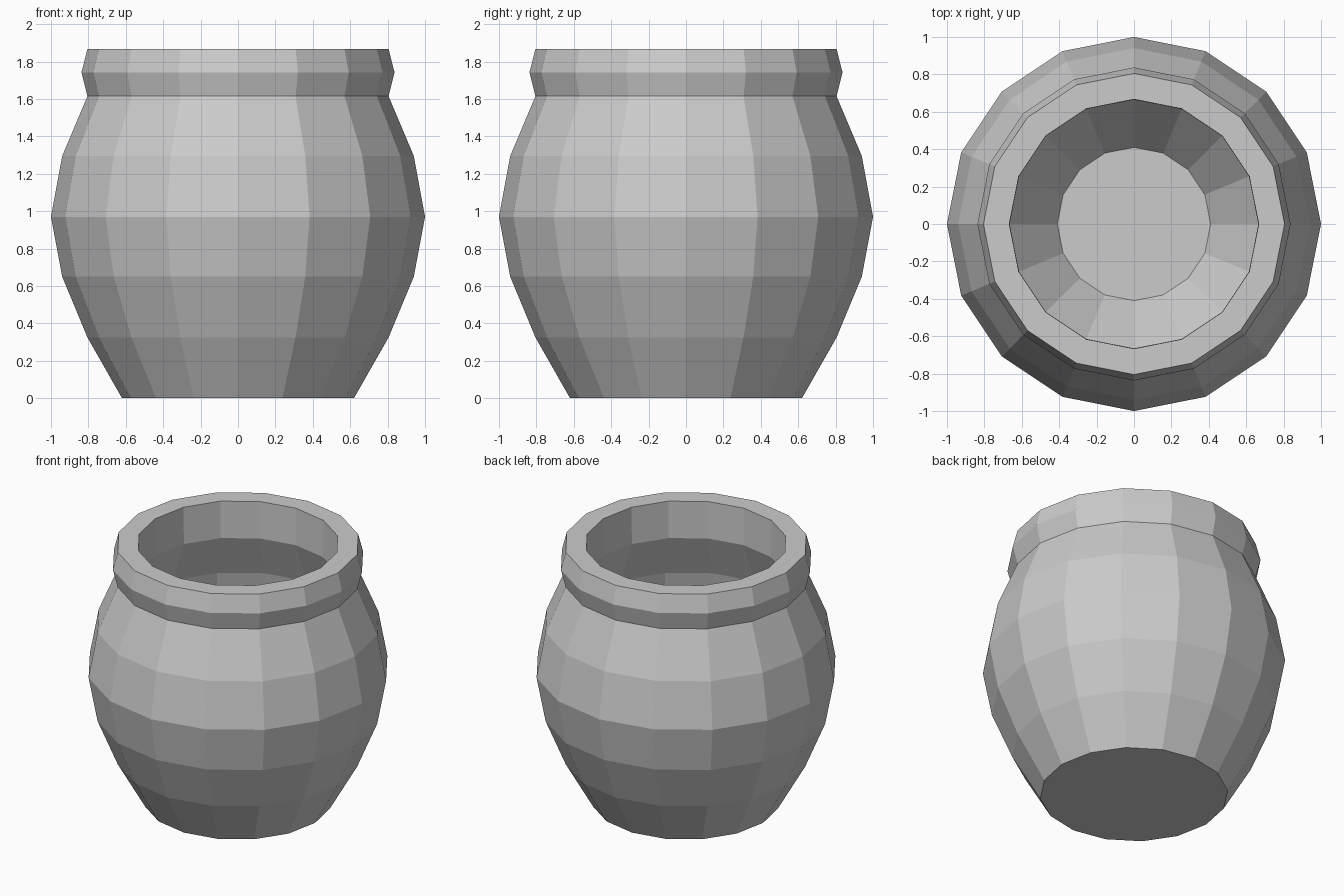
import bpy, bmesh
from math import cos, sin, pi

if "Cube" in bpy.data.objects:
    bpy.data.objects.remove(bpy.data.objects["Cube"])

SIDES = 16


def revolve(name, profile):
    """Turn an (r, z) profile around z; the first and last rings are capped."""
    bm = bmesh.new()
    rings = [[bm.verts.new((r * cos(2 * pi * i / SIDES), r * sin(2 * pi * i / SIDES), z))
              for i in range(SIDES)] for r, z in profile]
    for a, b in zip(rings, rings[1:]):
        for i in range(SIDES):
            j = (i + 1) % SIDES
            bm.faces.new((a[i], a[j], b[j], b[i]))
    bm.faces.new(rings[0][::-1])
    bm.faces.new(rings[-1])
    mesh = bpy.data.meshes.new(name)
    bm.to_mesh(mesh)
    bm.free()
    obj = bpy.data.objects.new(name, mesh)
    bpy.context.collection.objects.link(obj)
    return obj


# Outer wall from foot to belly to neck
outer = [(0.62, 0), (0.805, 0.325), (0.94, 0.65), (1.0, 0.97), (0.94, 1.295), (0.805, 1.615)]
# Flared rim band with a flat top
rim = [(0.837, 1.742), (0.805, 1.868)]
# Inner wall back down to the thin floor
inner = [(0.667, 1.868), (0.665, 1.6), (0.79, 1.29), (0.85, 0.97), (0.79, 0.65),
         (0.665, 0.33), (0.41, 0.005)]

revolve("pot", outer + rim + inner)
